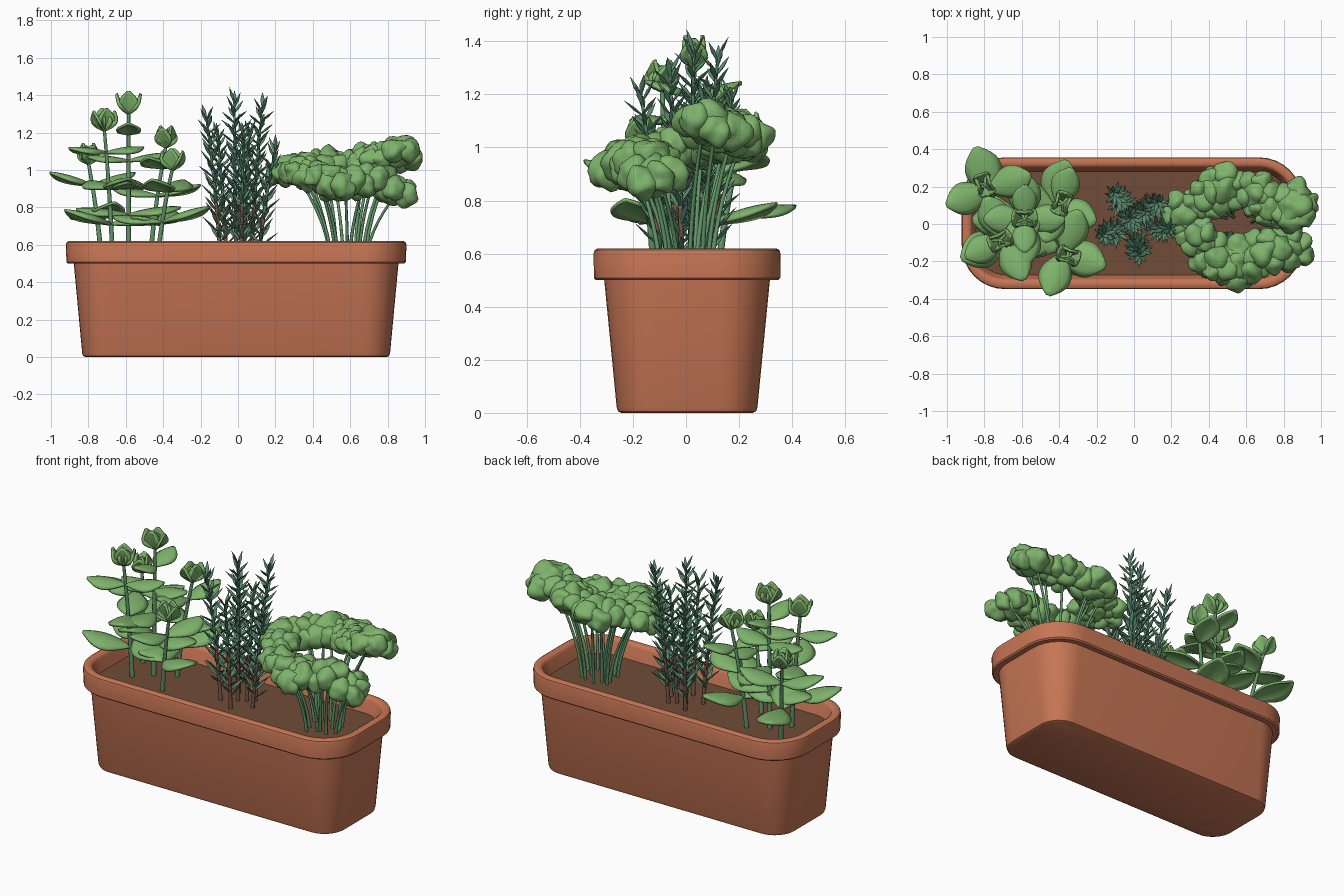
import bpy, bmesh, random
from math import sin, cos, pi, radians
from mathutils import Vector, Matrix, noise

random.seed(4)
if "Cube" in bpy.data.objects:
    bpy.data.objects.remove(bpy.data.objects["Cube"])


def material(name, rgb):
    m = bpy.data.materials.new(name)
    m.use_nodes = True
    m.diffuse_color = (*rgb, 1)
    m.node_tree.nodes["Principled BSDF"].inputs["Base Color"].default_value = (*rgb, 1)
    return m


TERRACOTTA = material("terracotta", (0.57, 0.18, 0.09))
SOIL = material("soil", (0.16, 0.072, 0.038))
LEAF = material("leaf green", (0.21, 0.45, 0.15))
STEM = material("stem green", (0.12, 0.30, 0.14))
NEEDLE = material("needle green", (0.10, 0.25, 0.155))
WOOD = material("woody brown", (0.20, 0.10, 0.065))


def finish(bm, name, mats, angle=40):
    bmesh.ops.recalc_face_normals(bm, faces=bm.faces)
    me = bpy.data.meshes.new(name)
    bm.to_mesh(me)
    bm.free()
    for m in mats:
        me.materials.append(m)
    ob = bpy.data.objects.new(name, me)
    bpy.context.collection.objects.link(ob)
    bpy.ops.object.select_all(action='DESELECT')
    ob.select_set(True)
    bpy.context.view_layer.objects.active = ob
    bpy.ops.object.shade_smooth_by_angle(angle=radians(angle))
    return ob


def bend_path(base, tip, curve=0.4, n=8):
    """Points that leave the soil upright-ish and lean toward the tip."""
    a, b = Vector(base), Vector(tip)
    pts = []
    for i in range(n):
        t = i / (n - 1)
        p = a.lerp(b, t)
        k = (1 - curve) * t + curve * t * t
        p.x, p.y = a.x + (b.x - a.x) * k, a.y + (b.y - a.y) * k
        pts.append(p)
    return pts


def at(path, t):
    f = min(max(t, 0), 0.9999) * (len(path) - 1)
    i = int(f)
    return path[i].lerp(path[i + 1], f - i)


def stems(name, paths, radius, taper, mat):
    cu = bpy.data.curves.new(name, 'CURVE')
    cu.dimensions = '3D'
    cu.bevel_depth = radius
    cu.bevel_resolution = 2
    cu.use_fill_caps = True
    for path in paths:
        sp = cu.splines.new('POLY')
        sp.points.add(len(path) - 1)
        for i, p in enumerate(path):
            sp.points[i].co = (*p, 1)
            sp.points[i].radius = 1 - taper * i / (len(path) - 1)
        sp.use_smooth = True
    cu.materials.append(mat)
    bpy.context.collection.objects.link(bpy.data.objects.new(name, cu))


# Planter: stacked rounded rectangles, from the underside over the rim to the soil
def rounded_ring(bm, hx, hy, r, z, seg=8):
    ring = []
    for q, (sx, sy) in enumerate([(1, 1), (-1, 1), (-1, -1), (1, -1)]):
        for i in range(seg + 1):
            a = (q + i / seg) * pi / 2
            ring.append(bm.verts.new((sx * (hx - r) + r * cos(a) - 0.01,
                                      sy * (hy - r) + r * sin(a) + 0.004, z)))
    return ring


profile = [(0.805, 0.248, 0.12, 0), (0.818, 0.26, 0.132, 0.006), (0.823, 0.265, 0.137, 0.02),
           (0.868, 0.312, 0.19, 0.50), (0.899, 0.343, 0.221, 0.50), (0.907, 0.351, 0.229, 0.508),
           (0.911, 0.352, 0.231, 0.60), (0.907, 0.348, 0.227, 0.613), (0.895, 0.336, 0.215, 0.62),
           (0.872, 0.313, 0.192, 0.62), (0.86, 0.301, 0.18, 0.612), (0.855, 0.296, 0.175, 0.60),
           (0.835, 0.276, 0.16, 0.53)]
bm = bmesh.new()
rings = [rounded_ring(bm, *p) for p in profile]
for lo, hi in zip(rings, rings[1:]):
    for i in range(len(lo)):
        j = (i + 1) % len(lo)
        bm.faces.new((lo[i], lo[j], hi[j], hi[i]))
bm.faces.new(rings[0][::-1])
bm.faces.new(rings[-1]).material_index = 1
finish(bm, "planter_with_soil", [TERRACOTTA, SOIL])


# Broad-leaved herb: opposite domed leaf pairs turned a quarter per level, bud on top
def leaf(bm, pos, az, pitch, length, width, cup, bend, nu=10, nv=6):
    frame = Matrix.Translation(pos) @ Matrix.Rotation(az, 4, 'Z') @ Matrix.Rotation(-pitch, 4, 'Y')
    rows = []
    for i in range(nu + 1):
        u = i / nu
        half = width / 2 * max(sin(pi * u ** 1.1), 0.05) ** 0.8
        rows.append([])
        for j in range(nv + 1):
            v = 2 * j / nv - 1
            co = Vector((length * u, half * v, half * cup * v * v + bend * length * u * u))
            rows[-1].append(bm.verts.new(frame @ co))
    for a, b in zip(rows, rows[1:]):
        for j in range(nv):
            bm.faces.new((a[j], b[j], b[j + 1], a[j + 1]))


# base, tip, first leaf direction, leaf levels, height of the lowest pair
broad = [((-0.585, 0.02), (-0.585, 0.03, 1.40), 0, 4, 0.76),
         ((-0.67, -0.07), (-0.715, -0.09, 1.31), 205, 3, 0.71),
         ((-0.73, 0.12), (-0.80, 0.21, 1.13), 110, 2, 0.74),
         ((-0.47, 0.08), (-0.385, 0.11, 1.22), 70, 3, 0.71),
         ((-0.43, -0.12), (-0.35, -0.17, 1.10), -20, 2, 0.72)]
bm = bmesh.new()
paths = []
for base, tip, first, levels, low in broad:
    top = tip[2]
    path = bend_path((*base, 0.52), (*tip[:2], top - 0.09))
    paths.append(path)
    for k in range(levels):
        z = low + k * (top - 0.18 - low) / max(levels - 0.8, 1)
        pos = at(path, (z - 0.52) / (top - 0.61))
        size = 0.275 - 0.03 * k
        for side in (0, pi):
            leaf(bm, pos, radians(first + 90 * k) + side, radians(random.uniform(16, 30)),
                 size, size * 0.7, -0.35, -0.2)
    size = 0.115 + 0.03 * (top - 1.1)
    for k in range(6):
        inner = k > 3
        leaf(bm, path[-1] - Vector((0, 0, 0.01)), radians(first + 90 * k + 45 * inner),
             radians(80 if inner else 64 if k % 2 else 48),
             size * (0.8 if inner else 1), size * 0.8, -0.3, 0.2)
ob = finish(bm, "broad_leaves", [LEAF], 60)
sol = ob.modifiers.new("thickness", 'SOLIDIFY')
sol.thickness = 0.014
sol.offset = 0
stems("broad_leaf_stems", paths, 0.014, 0.35, STEM)

# Needle herb: stems woody below and green above, wrapped in spiralling needles
sprigs = [(-0.17, -0.06, 1.28), (-0.11, 0.17, 1.18), (-0.02, 0.03, 1.36),
          (0.03, -0.17, 1.20), (0.13, 0.12, 1.34), (0.20, -0.03, 1.11), (0.06, 0.07, 1.20)]
bm = bmesh.new()
paths = []
for tip in sprigs:
    path = bend_path((tip[0] * 0.55, tip[1] * 0.55, 0.52), tip)
    paths.append(path)
    count = int((tip[2] - 0.62) / 0.0135)
    for k in range(count + 1):
        t = 0.12 + 0.88 * k / count
        length = random.uniform(0.115, 0.135) * (1 - 0.3 * t)
        lean = radians(random.uniform(36, 54)) * (0.6 if k > count - 4 else 1)
        m = (Matrix.Translation(at(path, t)) @ Matrix.Rotation(k * 2.4, 4, 'Z')
             @ Matrix.Rotation(lean, 4, 'Y') @ Matrix.Diagonal((0.6, 1, 1, 1)))
        for r1, r2, z0, z1 in ((0.005, 0.0115, 0, 0.5), (0.0115, 0.001, 0.5, 1)):
            bmesh.ops.create_cone(bm, cap_ends=False, segments=6, radius1=r1, radius2=r2,
                                  depth=length * (z1 - z0),
                                  matrix=m @ Matrix.Translation((0, 0, length * (z0 + z1) / 2)))
bmesh.ops.remove_doubles(bm, verts=bm.verts, dist=0.00001)
finish(bm, "needles", [NEEDLE], 75)
stems("needle_stems_woody", [p[:4] for p in paths], 0.012, 0.25, WOOD)
stems("needle_stems_green", [p[3:] for p in paths], 0.009, 0.4, NEEDLE)

# Curly herb: flattened lumpy clumps in a ring on fanned stems
clumps = [(0.27, 0.05, 1.00, 0.12), (0.48, 0.19, 1.02, 0.135), (0.66, 0.16, 1.05, 0.125),
          (0.85, 0.09, 1.09, 0.135), (0.33, -0.06, 0.99, 0.11), (0.43, -0.18, 0.95, 0.125),
          (0.56, -0.21, 0.92, 0.14), (0.70, -0.15, 0.94, 0.13), (0.84, -0.12, 0.88, 0.12),
          (0.38, 0.13, 1.01, 0.11), (0.73, 0.09, 1.07, 0.11)]
bm = bmesh.new()
paths = []
for i, (x, y, z, size) in enumerate(clumps):
    centre = Vector((x, y, z))
    turn = random.uniform(0, pi)
    for k in range(7):
        a = turn + k * 2 * pi / 6
        reach = size * random.uniform(0.52, 0.62) if k < 6 else 0
        lift = random.uniform(-0.025, 0.025) if k < 6 else 0.01
        pos = centre + Vector((reach * cos(a), reach * sin(a), lift))
        r = size * (random.uniform(0.46, 0.56) if k < 6 else 0.66)
        ball = bmesh.ops.create_icosphere(bm, subdivisions=3, radius=1)["verts"]
        for v in ball:
            bump = 1 + 0.38 * noise.noise(v.co * 1.25 + pos * 30)
            v.co = pos + v.co * r * bump
    for side in (-1, 1)[:1 + i % 2]:
        off = Vector((-sin(turn), cos(turn), 0)) * 0.025 * side
        base = (0.58 + (x - 0.58) * 0.34 + off.x, y * 0.4 + off.y, 0.52)
        paths.append(bend_path(base, centre + off, 0.75))
finish(bm, "curly_clumps", [LEAF], 60)
stems("curly_stems", paths, 0.0095, 0.3, STEM)
